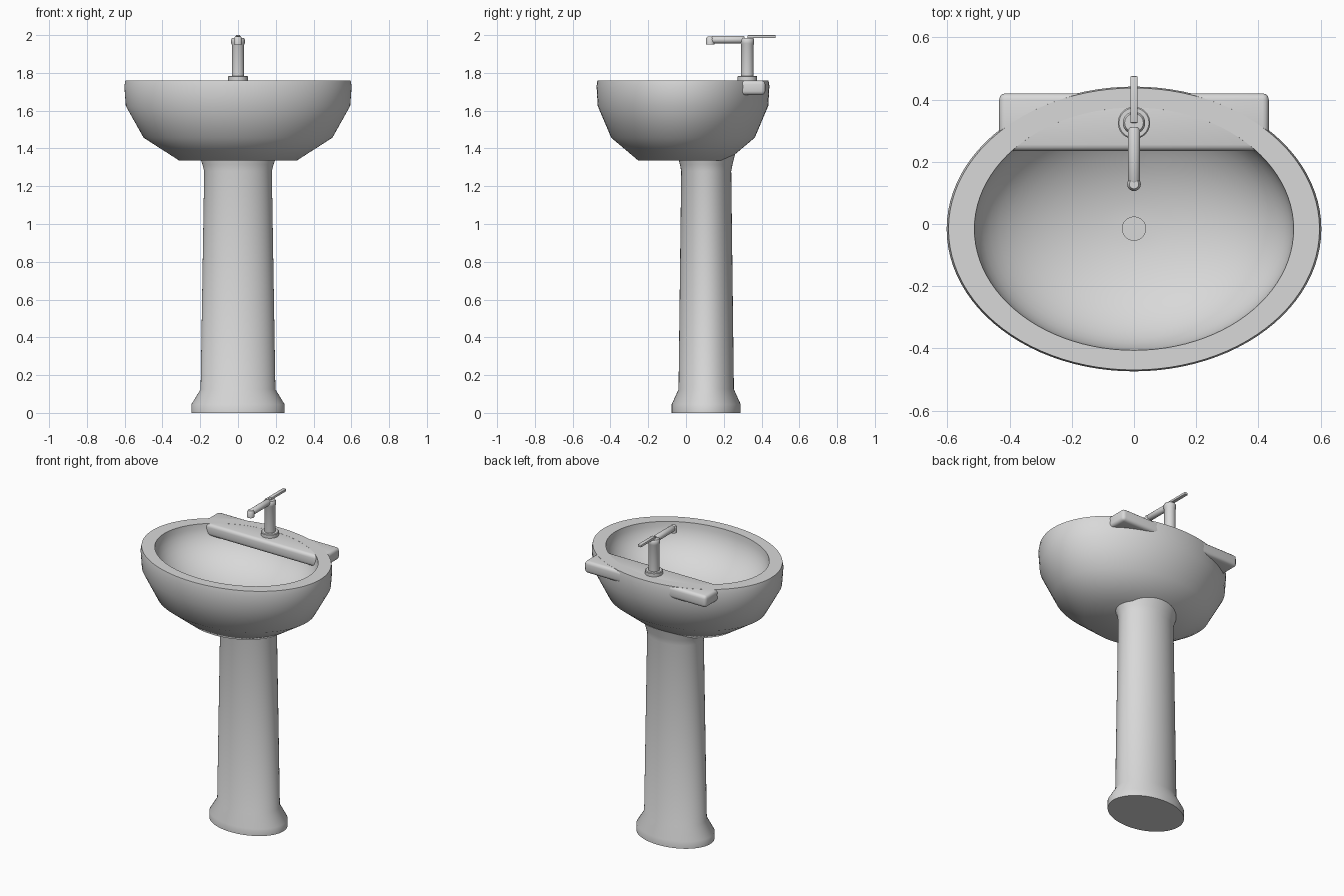
import bpy, bmesh, math
from mathutils import Matrix, Vector

cube = bpy.data.objects.get("Cube")
if cube:
    bpy.data.objects.remove(cube)

ceramic = bpy.data.materials.new("grey ceramic")
ceramic.use_nodes = True
GREY = (0.69, 0.69, 0.69, 1)
ceramic.diffuse_color = GREY
ceramic.node_tree.nodes["Principled BSDF"].inputs["Base Color"].default_value = GREY


def finish(name, bm, angle=40):
    bmesh.ops.recalc_face_normals(bm, faces=bm.faces)
    mesh = bpy.data.meshes.new(name)
    bm.to_mesh(mesh)
    bm.free()
    mesh.materials.append(ceramic)
    ob = bpy.data.objects.new(name, mesh)
    bpy.context.collection.objects.link(ob)
    bpy.ops.object.select_all(action='DESELECT')
    ob.select_set(True)
    bpy.context.view_layer.objects.active = ob
    bpy.ops.object.shade_smooth_by_angle(angle=math.radians(angle))
    return ob


def lathe(name, profile, centre=(0, 0, 0), squash=1.0, sides=64, turn=None, angle=40):
    """Stack elliptical rings of (radius, height) and cap both ends."""
    bm = bmesh.new()
    rings = []
    for r, z in profile:
        rings.append([bm.verts.new((r * math.cos(a), r * squash * math.sin(a), z))
                      for a in (2 * math.pi * i / sides for i in range(sides))])
    for low, high in zip(rings, rings[1:]):
        for i in range(sides):
            j = (i + 1) % sides
            bm.faces.new((low[i], low[j], high[j], high[i]))
    bm.faces.new(rings[0])
    bm.faces.new(rings[-1])
    if turn:
        bm.transform(turn)
    bm.transform(Matrix.Translation(Vector(centre)))
    return finish(name, bm, angle)


def box(name, low, high, bevel, segments=3):
    bm = bmesh.new()
    bmesh.ops.create_cube(bm, size=1)
    for v in bm.verts:
        v.co = [lo if c < 0 else hi for c, lo, hi in zip(v.co, low, high)]
    bmesh.ops.bevel(bm, geom=bm.edges[:], offset=bevel, segments=segments,
                    profile=0.5, affect='EDGES')
    return finish(name, bm)


# Pedestal with a flared foot and neck
lathe("pedestal", [(0.247, 0), (0.247, 0.045), (0.198, 0.125), (0.179, 1.28),
                   (0.188, 1.315), (0.207, 1.37)],
      centre=(0, 0.107, 0), squash=0.74)

# Oval basin: outer wall, flat rim and shallow bowl in one shell
RIM = 1.76
DEPTH = 0.28
outer = [(0.31, 1.335), (0.5, 1.457), (0.594, 1.625), (0.602, 1.73), (0.596, RIM)]
bowl = [(0.513 * math.cos(t), RIM - DEPTH * math.sin(t))
        for t in (math.pi / 2 * k / 14 for k in range(14))]
lathe("basin", outer + bowl, centre=(0, -0.016, 0), squash=0.76, sides=96, angle=45)
lathe("drain", [(0.039, RIM - DEPTH - 0.01), (0.039, RIM - DEPTH + 0.008)],
      centre=(0, -0.015, 0), sides=32)

# Tap ledge across the back, flush with the rim
box("tap_ledge", (-0.433, 0.235, 1.683), (0.433, 0.42, RIM - 0.0005), 0.02)

# Tap base, column and collar
lathe("tap_base", [(0.052, 1.75), (0.052, 1.78), (0.048, 1.784)],
      centre=(0, 0.325, 0), sides=32)
lathe("tap_column", [(0.033, 1.775), (0.033, 1.95), (0.036, 1.957),
                     (0.036, 1.977), (0.03, 1.985)],
      centre=(0, 0.325, 0), sides=32)

# Spout reaching forward, with a downturned nozzle
forward = Matrix.Rotation(math.pi / 2, 4, 'X')
lathe("spout", [(0.016, 0), (0.02, 0.008), (0.02, 0.17), (0.014, 0.18)],
      centre=(0, 0.31, 1.976), sides=24, turn=forward)
lathe("nozzle", [(0.022, 1.95), (0.022, 1.982), (0.015, 1.992)],
      centre=(0, 0.128, 0), sides=24)

# Flat lever pointing back
box("lever", (-0.012, 0.325, 1.984), (0.012, 0.475, 2.0), 0.004, 2)
